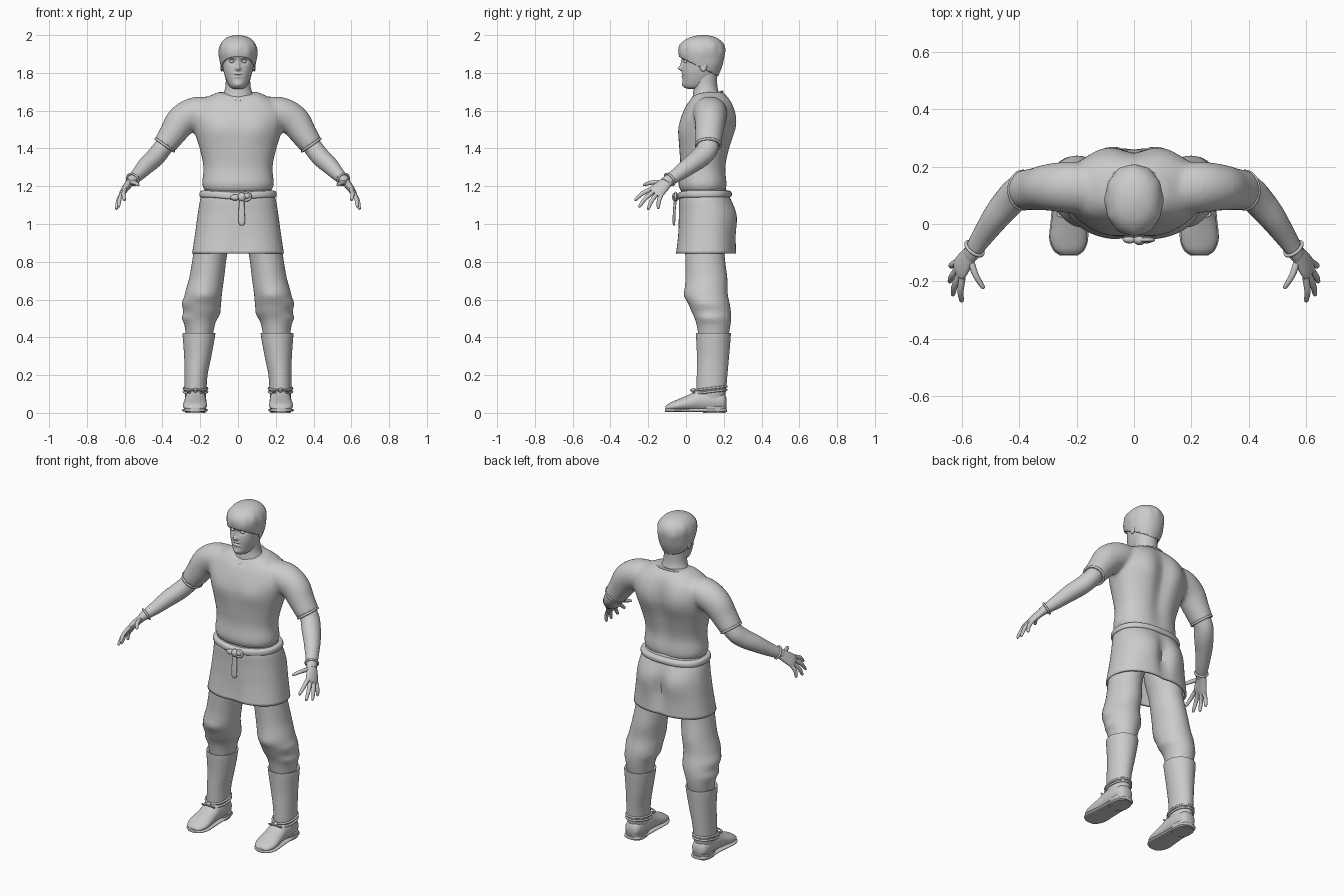
import bpy, bmesh, math
from mathutils import Vector as V

if "Cube" in bpy.data.objects:
    bpy.data.objects.remove(bpy.data.objects["Cube"])

GREY = (0.6, 0.6, 0.6, 1)
mat = bpy.data.materials.new("plain grey")
mat.use_nodes = True
mat.diffuse_color = GREY
mat.node_tree.nodes["Principled BSDF"].inputs["Base Color"].default_value = GREY
X, Y, Z = V((1, 0, 0)), V((0, 1, 0)), V((0, 0, 1))


def spline(keys, steps):
    """Catmull-Rom interpolation through key tuples."""
    k = [keys[0]] + list(keys) + [keys[-1]]
    out = []
    for i in range(1, len(k) - 2):
        for s in range(steps):
            t = s / steps
            out.append([0.5 * (2 * b + (c - a) * t + (2 * a - 5 * b + 4 * c - d) * t * t
                               + (3 * b - a - 3 * c + d) * t ** 3)
                        for a, b, c, d in zip(k[i - 1], k[i], k[i + 1], k[i + 2])])
    return out + [list(keys[-1])]


def loft(bm, keys, u=None, v=None, ref=Y, steps=5, n=32, p=1.0, caps=True):
    """Skin rings (x, y, z, half width, half depth); frames follow the path unless u, v are given."""
    rows = spline(keys, steps)
    pts = [V(r[:3]) for r in rows]
    rings = []
    for i, r in enumerate(rows):
        a, b = u, v
        if u is None:
            t = (pts[min(i + 1, len(pts) - 1)] - pts[max(i - 1, 0)]).normalized()
            a = (ref - t * ref.dot(t)).normalized()
            b = t.cross(a)
        ring = []
        for j in range(n):
            c, s = math.cos(math.tau * j / n), math.sin(math.tau * j / n)
            c, s = math.copysign(abs(c) ** p, c), math.copysign(abs(s) ** p, s)
            ring.append(bm.verts.new(pts[i] + a * c * r[3] + b * s * r[4]))
        rings.append(ring)
    for r, q in zip(rings, rings[1:]):
        for j in range(n):
            bm.faces.new((r[j], r[j - 1], q[j - 1], q[j]))
    if caps:
        bm.faces.new(rings[0])
        bm.faces.new(rings[-1])
    return bm


def stack(rows):
    """Turn (z, front y, back y, half width) into ring keys."""
    return [(0, (f + b) / 2, z, w, (b - f) / 2) for z, f, b, w in rows]


def bump(bm, at, size, move, both=False):
    """Soft push of the surface near a point, optionally on both sides."""
    for sx in ((1, -1) if both else (1,)):
        for v in bm.verts:
            d = sum(((v.co[i] - at[i] * (sx if i == 0 else 1)) / size[i]) ** 2 for i in range(3))
            if d < 9:
                v.co += V((move[0] * sx, move[1], move[2])) * math.exp(-d)


def mirror(ob):
    ob.modifiers.new("mirror", "MIRROR")


def finish(name, bm, both=False, solid=0, voxel=0, angle=50):
    bmesh.ops.recalc_face_normals(bm, faces=bm.faces)
    me = bpy.data.meshes.new(name)
    bm.to_mesh(me)
    bm.free()
    me.materials.append(mat)
    ob = bpy.data.objects.new(name, me)
    bpy.context.collection.objects.link(ob)
    bpy.ops.object.select_all(action="DESELECT")
    ob.select_set(True)
    bpy.context.view_layer.objects.active = ob
    bpy.ops.object.shade_smooth_by_angle(angle=math.radians(angle))
    if solid:
        m = ob.modifiers.new("thickness", "SOLIDIFY")
        m.thickness = solid
    if voxel:
        m = ob.modifiers.new("blend", "REMESH")
        m.mode, m.voxel_size, m.use_smooth_shade = "VOXEL", voxel, True
        m = ob.modifiers.new("soften", "SMOOTH")
        m.factor, m.iterations = 0.5, 8
    if both:
        mirror(ob)
    return ob


def cord(name, pts, r, closed=True, both=False):
    cu = bpy.data.curves.new(name, "CURVE")
    cu.dimensions, cu.bevel_depth, cu.bevel_resolution = "3D", r, 2
    cu.use_fill_caps, cu.resolution_u = True, 4
    sp = cu.splines.new("NURBS")
    sp.points.add(len(pts) - 1)
    for q, co in zip(sp.points, pts):
        q.co = (*co, 1)
    sp.use_cyclic_u, sp.use_endpoint_u, sp.order_u = closed, not closed, 3
    cu.materials.append(mat)
    ob = bpy.data.objects.new(name, cu)
    bpy.context.collection.objects.link(ob)
    if both:
        mirror(ob)


def oval(c, a, b, u=X, v=Y, n=28):
    return [V(c) + u * a * math.cos(math.tau * i / n) + v * b * math.sin(math.tau * i / n) for i in range(n)]


def ball(bm, at, size):
    ret = bmesh.ops.create_uvsphere(bm, u_segments=16, v_segments=10, radius=1)
    for v in ret["verts"]:
        v.co = V([v.co[i] * size[i] + at[i] for i in range(3)])
    return bm


# Tunic top: torso and sleeves blended together
bm = loft(bmesh.new(), stack([(1.17, -.025, .21, .172), (1.21, -.04, .22, .19), (1.3, -.03, .215, .183),
          (1.4, -.035, .235, .203), (1.5, -.035, .257, .235), (1.57, -.022, .257, .25), (1.63, .0, .245, .225),
          (1.67, .015, .225, .165), (1.7, .028, .195, .105)]), X, Y, n=56, p=.88)
bump(bm, (0, .26, 1.42), (.045, .1, .22), (0, -.022, 0))
bump(bm, (.1, .26, 1.55), (.07, .1, .1), (0, .016, 0), True)
bump(bm, (.1, -.03, 1.5), (.08, .1, .07), (0, -.012, 0), True)
bump(bm, (0, .02, 1.7), (.09, .06, .05), (0, 0, -.035))
for s in (1, -1):
    loft(bm, [(s * x, y, z, a, b) for x, y, z, a, b in
              [(.12, .12, 1.595, .085, .075), (.22, .128, 1.588, .09, .085), (.295, .128, 1.548, .082, .084),
               (.345, .122, 1.48, .074, .072), (.39, .118, 1.415, .069, .062)]])
finish("tunic_top", bm, voxel=.01)
tilt = V((0, 1, .3)).normalized()
cord("neckline", oval((0, .108, 1.675), .108, .09, X, tilt), .006)
cord("sleeve_hems", oval((.388, .118, 1.418), .065, .058, Y, V((.82, 0, .57))), .007, both=True)

# Tunic skirt with seat shape and hem
bm = loft(bmesh.new(), stack([(1.19, -.02, .21, .172), (1.14, -.036, .235, .197), (1.06, -.038, .262, .212),
          (.95, -.045, .265, .227), (.845, -.058, .268, .243)]), X, Y, n=64, p=.85, caps=False)
bump(bm, (0, .27, .98), (.035, .1, .12), (0, -.03, 0))
bump(bm, (.1, .27, 1.03), (.07, .1, .08), (0, .012, 0), True)
bump(bm, (0, -.05, .85), (.05, .06, .12), (0, .012, 0))
finish("tunic_skirt", bm, solid=.012)

# Belt, knot and hanging strap
bm = loft(bmesh.new(), stack([(1.14, -.035, .228, .19), (1.145, -.045, .24, .202), (1.16, -.047, .243, .204),
          (1.172, -.043, .238, .2), (1.177, -.033, .226, .19)]), X, Y, n=56, p=.85)
bump(bm, (0, -.05, 1.155), (.1, .1, .1), (0, 0, -.012))
finish("belt", bm)
bm = ball(bmesh.new(), (.02, -.056, 1.143), (.022, .018, .024))
ball(bm, (.045, -.054, 1.148), (.022, .014, .016))
ball(bm, (-.015, -.054, 1.14), (.025, .014, .016))
finish("belt_knot", bm)
cord("belt_loop", oval((.04, -.055, 1.145), .028, .02, X, Z, 12), .007)
bm = loft(bmesh.new(), [(.02, -.055, 1.14, .012, .008), (.019, -.062, 1.07, .016, .007),
          (.02, -.064, 1.01, .017, .007), (.02, -.063, .993, .008, .004)], X, Y, n=16, p=.6)
finish("belt_strap", bm)

# Trousers
bm = loft(bmesh.new(), [(.1, .11, 1.08, .1, .1), (.125, .1, .95, .1, .11), (.147, .1, .84, .09, .104),
          (.165, .108, .72, .092, .11), (.183, .108, .63, .098, .113), (.192, .13, .55, .098, .106),
          (.202, .145, .48, .083, .092), (.205, .145, .38, .065, .075)], X, Y, n=40)
bump(bm, (.28, .1, .58), (.06, .1, .025), (.01, 0, 0))
bump(bm, (.28, .1, .5), (.06, .1, .02), (.012, 0, 0))
bump(bm, (.18, .0, .62), (.06, .08, .025), (0, -.008, 0))
bump(bm, (.1, .12, .52), (.05, .1, .025), (-.008, 0, 0))
finish("trousers", bm, both=True)

# Boots: shaft, foot, sole, heel, ankle ties
bm = loft(bmesh.new(), [(.206, .145, .4, .06, .065), (.206, .145, .418, .075, .082), (.206, .145, .42, .083, .09),
          (.207, .145, .41, .086, .092), (.213, .143, .3, .072, .085), (.222, .138, .2, .061, .081),
          (.225, .134, .12, .058, .078), (.225, .13, .05, .052, .07)], X, Y, n=40)
finish("boot_shafts", bm, both=True)
foot = [(.225, .214, .055, .025, .025), (.225, .195, .06, .046, .05), (.225, .13, .065, .056, .062),
        (.225, .07, .066, .057, .06), (.226, .02, .053, .06, .046), (.228, -.05, .038, .064, .031),
        (.228, -.09, .03, .05, .021), (.228, -.108, .024, .026, .011)]
finish("boot_feet", loft(bmesh.new(), foot, X, Z), both=True)
bm = loft(bmesh.new(), [(x, y * 1.02, .014, a + .004, .01) for x, y, z, a, b in foot], X, Z, p=.7)
finish("boot_soles", bm, both=True)
bm = loft(bmesh.new(), [(.225, .15, 0, .053, .06), (.225, .15, .035, .056, .064)], X, Y, p=.75, steps=1)
finish("boot_heels", bm, both=True)
for i, z in enumerate((.112, .13)):
    cord(f"ankle_tie_{i + 1}", oval((.225, .132, z), .062, .083, X, V((0, 1, .12))), .006, both=True)
cord("tie_bows", oval((.225, .035, .112), .042, .014, X, V((0, -.8, .6)), 12), .0045, both=True)
bm = ball(bmesh.new(), (.225, .04, .12), (.014, .014, .012))
finish("tie_knots", bm, both=True)

# Forearms and wrist cuffs
bm = loft(bmesh.new(), [(.365, .12, 1.45, .055, .05), (.405, .112, 1.395, .056, .05), (.44, .075, 1.352, .055, .05),
          (.485, .02, 1.31, .048, .046), (.53, -.045, 1.262, .038, .036), (.565, -.098, 1.228, .031, .026),
          (.575, -.11, 1.218, .03, .022)])
finish("forearms", bm, both=True)
axis = V((.5, -.72, -.48)).normalized()
side = (Y - axis * Y.dot(axis)).normalized()
cord("wrist_cuffs", oval((.557, -.086, 1.236), .036, .033, side, axis.cross(side)), .006, both=True)

# Hands: palm, four fingers, thumb
spread = V((-.28, -.83, .45)).normalized()
bm = loft(bmesh.new(), [(.56, -.09, 1.232, .028, .022), (.585, -.122, 1.203, .037, .02),
          (.606, -.153, 1.175, .043, .017), (.615, -.168, 1.16, .038, .011)], ref=spread)
knuckle = V((.609, -.16, 1.168))
tips = [(.602, -.272, 1.125), (.634, -.25, 1.09), (.645, -.203, 1.077), (.641, -.148, 1.082)]
paths = [(knuckle + spread * (.033 - .022 * i), V(t)) for i, t in enumerate(tips)]
paths.append((V((.572, -.122, 1.22)), V((.525, -.226, 1.208))))
for a, b in paths:
    mid = a.lerp(b, .5) + V((.005, -.003, .006))
    end = a.lerp(b, .93)
    loft(bm, [(*a, .012, .012), (*mid, .0115, .011), (*end, .008, .008), (*b, .002, .002)],
         ref=spread, steps=4, n=12)
finish("hands", bm, both=True)

# Neck
bm = loft(bmesh.new(), [(0, .115, 1.63, .115, .085), (0, .108, 1.68, .083, .072), (0, .103, 1.73, .066, .063),
          (0, .1, 1.8, .066, .066)], X, Y)
finish("neck", bm)

# Head with sculpted face
bm = loft(bmesh.new(), stack([(1.715, .012, .08, .02), (1.722, -.006, .11, .038), (1.74, -.015, .135, .052),
          (1.775, -.018, .155, .067), (1.81, -.02, .17, .077), (1.85, -.018, .185, .084), (1.89, -.023, .192, .088),
          (1.93, -.015, .19, .086), (1.97, .015, .165, .066), (1.985, .05, .13, .03)]),
          X, Y, n=96, steps=8, p=.94)
bump(bm, (.034, -.02, 1.862), (.02, .04, .013), (0, .016, 0), True)
bump(bm, (.033, -.02, 1.883), (.026, .04, .009), (0, -.006, 0), True)
bump(bm, (0, -.02, 1.845), (.009, .04, .022), (0, -.012, 0))
bump(bm, (0, -.025, 1.823), (.013, .04, .011), (0, -.02, 0))
bump(bm, (0, -.02, 1.796), (.022, .04, .005), (0, -.006, 0))
bump(bm, (0, -.02, 1.788), (.026, .04, .003), (0, .006, 0))
bump(bm, (0, -.02, 1.78), (.02, .04, .006), (0, -.006, 0))
bump(bm, (0, -.015, 1.738), (.025, .04, .014), (0, -.007, 0))
finish("head", bm, angle=80)
bm = ball(bmesh.new(), (.033, .0, 1.86), (.013, .013, .009))
finish("eyes", bm, both=True)
bm = ball(bmesh.new(), (.087, .092, 1.84), (.009, .02, .033))
bump(bm, (.095, .088, 1.845), (.01, .01, .018), (-.007, 0, 0))
finish("ears", bm, both=True)

# Hair cap with fringe, cut along the hairline
bm = loft(bmesh.new(), stack([(1.76, .0, .16, .065), (1.83, -.01, .19, .09), (1.88, -.034, .202, .098),
          (1.92, -.038, .205, .099), (1.955, -.025, .195, .09), (1.98, .003, .172, .07),
          (1.994, .04, .14, .042), (2, .075, .105, .012)]), X, Y, n=56, p=.95)
for k in range(12):
    a = k * math.tau / 12
    bump(bm, (.095 * math.cos(a), .085 + .115 * math.sin(a), 1.91 + .03 * (k % 2)), (.02, .02, .035),
         (.005 * math.cos(a), .005 * math.sin(a), 0))
bmesh.ops.bisect_plane(bm, geom=bm.verts[:] + bm.edges[:] + bm.faces[:], plane_co=(0, -.04, 1.887),
                       plane_no=(0, .5, 1), clear_inner=True)
finish("hair", bm, solid=.012)
